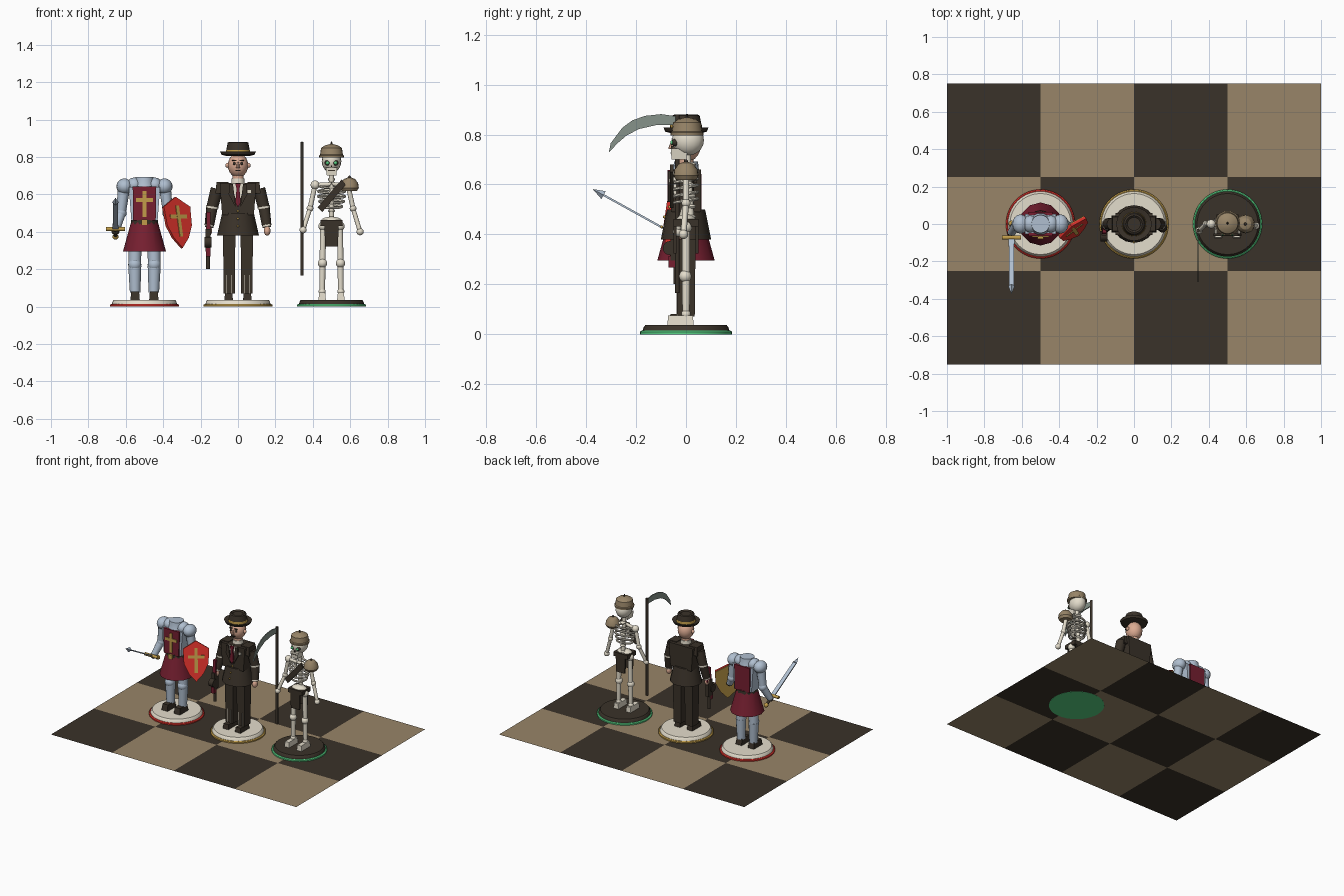
import bpy, bmesh, math
from mathutils import Vector as V

def mat(name, hexa):
    m = bpy.data.materials.new(name)
    lin = [((int(hexa[i:i + 2], 16) / 255 + 0.055) / 1.055) ** 2.4 for i in (0, 2, 4)]
    m.diffuse_color = (*lin, 1)
    return m

DARK, TAN = mat("dark_brown", "3a3229"), mat("tan", "988568")
CREAM, SILVER = mat("bone", "e4ddcc"), mat("silver", "b0bfd0")
CRIMSON, RED = mat("crimson", "761f30"), mat("red", "de332c")
GOLD, SKIN = mat("gold", "c29d4a"), mat("skin", "dcab92")
GREEN, STEEL = mat("green", "58d284"), mat("steel", "86928a")
X, Y, Z = V((1, 0, 0)), V((0, 1, 0)), V((0, 0, 1))
at = V((0, 0, 0))  # centre of the figure being built

def finish(name, bm, *mats):
    bmesh.ops.recalc_face_normals(bm, faces=bm.faces)
    me = bpy.data.meshes.new(name)
    bm.to_mesh(me)
    bm.free()
    for m in mats:
        me.materials.append(m)
    me.polygons.foreach_set("use_smooth", [True] * len(me.polygons))
    me.set_sharp_from_angle(angle=math.radians(32))
    ob = bpy.data.objects.new(name, me)
    ob.location = at
    bpy.context.collection.objects.link(ob)

def box(name, m, c, size, top=(1, 1)):
    bm = bmesh.new()
    bmesh.ops.create_cube(bm, size=1)
    for v in bm.verts:
        k = top if v.co.z > 0 else (1, 1)
        v.co = V((v.co.x * size[0] * k[0], v.co.y * size[1] * k[1], v.co.z * size[2])) + V(c)
    finish(name, bm, m)

def limb(name, m, a, b, r1, r2=None, n=12):
    a, b = V(a), V(b)
    bm = bmesh.new()
    bmesh.ops.create_cone(bm, cap_ends=True, segments=n, radius1=r1,
                          radius2=r1 if r2 is None else r2, depth=(b - a).length)
    q = Z.rotation_difference(b - a)
    for v in bm.verts:
        v.co = q @ v.co + (a + b) / 2
    finish(name, bm, m)

def ball(name, m, c, r, s=(1, 1, 1)):
    bm = bmesh.new()
    bmesh.ops.create_uvsphere(bm, u_segments=16, v_segments=10, radius=r)
    for v in bm.verts:
        v.co = V([v.co[i] * s[i] + c[i] for i in range(3)])
    finish(name, bm, m)

def prism(name, m, pts, o, u=X, v=Z, depth=0.01):
    bm = bmesh.new()
    f = bm.faces.new([bm.verts.new(V(o) + u * p[0] + v * p[1]) for p in pts])
    ext = bmesh.ops.extrude_face_region(bm, geom=[f])["geom"]
    for g in ext:
        if isinstance(g, bmesh.types.BMVert):
            g.co += u.cross(v) * depth
    finish(name, bm, m)

def lathe(name, m, prof, c=(0, 0), n=20, sy=1):
    bm = bmesh.new()
    rings = [[bm.verts.new((c[0] + r * math.cos(math.tau * i / n),
                            c[1] + sy * r * math.sin(math.tau * i / n), z)) for i in range(n)] for r, z in prof]
    for a, b in zip(rings, rings[1:]):
        for i in range(n):
            bm.faces.new((a[i], a[(i + 1) % n], b[(i + 1) % n], b[i]))
    bm.faces.new(rings[0])
    bm.faces.new(rings[-1])
    finish(name, bm, m)

def cross(name, m, o, u, v, w, h, t, arm):
    prism(name + "_upright", m, [(-t, -h), (t, -h), (t, h), (-t, h)], o, u, v, 0.008)
    prism(name + "_bar", m, [(-w, arm - t), (w, arm - t), (w, arm + t), (-w, arm + t)], o, u, v, 0.007)

def stand(m, ring, low=0.0005):
    lathe("stand_ring", ring, [(0.185, low), (0.185, 0.009), (0.178, 0.014)], n=40)
    lathe("stand_disc", m, [(0.175, 0.012), (0.17, 0.028), (0.163, 0.036)], n=40)

# Checkered board
bm = bmesh.new()
bmesh.ops.create_grid(bm, x_segments=4, y_segments=3, size=1)
for v in bm.verts:
    v.co.y *= 0.75
for f in bm.faces:
    c = f.calc_center_median()
    f.material_index = (math.floor(c.x * 2) + math.floor((c.y + 0.75) * 2)) % 2
finish("board", bm, DARK, TAN)

# ---- Knight ----
at = V((-0.5, 0, 0))
stand(CREAM, RED)
for s in (-1, 1):
    box("boot", DARK, (s * 0.05, -0.02, 0.058), (0.05, 0.1, 0.045), (0.85, 0.85))
    limb("greave", SILVER, (s * 0.05, 0, 0.075), (s * 0.052, 0, 0.22), 0.028, 0.035)
    ball("knee", SILVER, (s * 0.052, -0.005, 0.225), 0.035)
    limb("thigh", SILVER, (s * 0.052, 0, 0.22), (s * 0.05, 0, 0.36), 0.034)
    ball("pauldron", SILVER, (s * 0.107, 0, 0.642), 0.043, (1, 1.2, 1))
    ball("collar_plate", SILVER, (s * 0.055, 0, 0.65), 0.04, (1, 1.15, 1))
    limb("upper_arm", SILVER, (s * 0.11, 0, 0.63), (s * 0.126, 0, 0.5), 0.032, 0.026)
    ball("elbow", SILVER, (s * 0.126, 0, 0.5), 0.03)
    hand = (-0.155, -0.045, 0.405) if s < 0 else (0.15, -0.01, 0.45)
    limb("forearm", SILVER, (s * 0.126, 0, 0.5), hand, 0.027, 0.022)
    ball("gauntlet", DARK, hand, 0.022)
lathe("tunic_skirt", CRIMSON, [(0.115, 0.295), (0.068, 0.465)], n=12)
lathe("belt", DARK, [(0.073, 0.44), (0.072, 0.463)], n=16)
box("belt_buckle", GOLD, (0, -0.074, 0.45), (0.034, 0.01, 0.03))
box("breastplate", SILVER, (0, 0, 0.55), (0.14, 0.105, 0.18), (1.2, 1))
for s in (-1, 1):
    box("tabard", CRIMSON, (0, s * 0.056, 0.55), (0.12, 0.014, 0.182), (1.05, 1))
cross("tabard_cross", GOLD, (0, -0.062, 0.548), X, Z, 0.046, 0.07, 0.0105, 0.022)
lathe("gorget", SILVER, [(0.062, 0.63), (0.052, 0.655), (0.048, 0.692)])
# Sword, pointing forward and up
d = V((0, -0.875, 0.484))
h = V((-0.155, -0.055, 0.405))
limb("sword_grip", DARK, h - d * 0.06, h + d * 0.02, 0.01)
ball("sword_pommel", GOLD, h - d * 0.065, 0.016)
limb("sword_guard", GOLD, h + d * 0.02 - X * 0.052, h + d * 0.02 + X * 0.052, 0.011)
prism("sword_blade", SILVER, [(-0.015, 0.02), (0.015, 0.02), (0.013, 0.32), (-0.013, 0.32)],
      h - X.cross(d) * 0.004, X, d, 0.008)
limb("sword_tip", SILVER, h + d * 0.315, h + d * 0.365, 0.018, 0, 4)
# Shield, leaning back with its lower tip forward
u = V((0.8, 0.6, 0))
tilt = math.radians(13)
up = Z * math.cos(tilt) - u.cross(Z) * math.sin(tilt)
n = u.cross(up)
o = V((0.175, -0.024, 0.44))
outline = [(-0.088, 0.092), (0, 0.146), (0.088, 0.092), (0.082, -0.01), (0.05, -0.078), (0, -0.134), (-0.05, -0.078), (-0.082, -0.01)]
prism("shield_back", GOLD, [(a * 0.97, b * 0.97) for a, b in outline], o, u, up, 0.006)
prism("shield_face", RED, outline, o + n * 0.005, u, up, 0.015)
cross("shield_cross", GOLD, o + n * 0.016 + up * 0.012, u, up, 0.055, 0.085, 0.0105, 0.025)

# ---- Man in suit ----
at = V((0, 0, 0))
stand(CREAM, GOLD)
for s in (-1, 1):
    box("shoe", DARK, (s * 0.05, -0.022, 0.053), (0.046, 0.105, 0.036), (0.85, 0.9))
    box("trouser_leg", DARK, (s * 0.047, 0, 0.23), (0.06, 0.07, 0.32), (1.1, 1.1))
    for k in (-0.013, 0.013):
        box("trouser_stripe", CREAM, (s * 0.047 + k, -0.037, 0.12), (0.002, 0.004, 0.1))
    box("shoulder", DARK, (s * 0.083, 0, 0.635), (0.075, 0.09, 0.06), (0.85, 0.85))
    limb("sleeve", DARK, (s * 0.112, 0, 0.63), (s * 0.138, 0, 0.53), 0.034, 0.031)
    limb("arm_stripe", CREAM, (s * 0.1375, 0, 0.535), (s * 0.139, 0, 0.525), 0.033)
    limb("lower_sleeve", DARK, (s * 0.139, 0, 0.53), (s * 0.153, -0.02, 0.435), 0.031, 0.026)
    limb("cuff", CREAM, (s * 0.153, -0.02, 0.437), (s * 0.155, -0.022, 0.425), 0.023)
    ball("hand", SKIN, (s * 0.156, -0.025, 0.405), 0.022, (0.8, 1, 1.2))
    prism("lapel", DARK, [(s * 0.012, 0.53), (s * 0.05, 0.6), (s * 0.045, 0.655), (s * 0.027, 0.655)], (0, -0.062, 0))
    ball("eye", DARK, (s * 0.02, -0.052, 0.765), 0.008)
    box("eyebrow", DARK, (s * 0.02, -0.054, 0.782), (0.022, 0.01, 0.005))
    ball("ear", SKIN, (s * 0.055, 0, 0.755), 0.013)
lathe("jacket_skirt", DARK, [(0.112, 0.38), (0.085, 0.5)], n=16, sy=0.9)
box("jacket", DARK, (0, 0, 0.575), (0.17, 0.12, 0.17), (1.15, 1))
prism("shirt_front", CREAM, [(0, 0.53), (0.036, 0.658), (-0.036, 0.658)], (0, -0.058, 0), depth=0.005)
prism("necktie", CRIMSON, [(0, 0.53), (0.014, 0.555), (0.008, 0.63), (0.015, 0.658), (-0.015, 0.658), (-0.008, 0.63), (-0.014, 0.555)],
      (0, -0.063, 0), depth=0.012)
box("pocket_square", CREAM, (0.06, -0.064, 0.615), (0.02, 0.008, 0.016))
for z in (0.43, 0.47, 0.51):
    ball("button", GOLD, (0, -0.066 - max(0, 0.5 - z) * 0.28 - 0.012 * (z < 0.5), z), 0.006)
limb("neck", SKIN, (0, 0, 0.64), (0, 0, 0.71), 0.03)
lathe("shirt_collar", CREAM, [(0.037, 0.65), (0.034, 0.685)])
ball("head", SKIN, (0, 0, 0.755), 0.062, (0.88, 0.95, 1.05))
limb("nose", SKIN, (0, -0.062, 0.742), (0, -0.055, 0.772), 0.01, 0.005, 8)
box("moustache", DARK, (0, -0.055, 0.728), (0.028, 0.012, 0.006))
lathe("hat_brim", DARK, [(0.06, 0.805), (0.088, 0.812), (0.095, 0.828), (0.086, 0.827), (0.06, 0.817)], sy=0.95)
lathe("hat_band", GOLD, [(0.066, 0.812), (0.064, 0.838)])
lathe("hat_crown", DARK, [(0.063, 0.836), (0.055, 0.876), (0.045, 0.881), (0.035, 0.872)])
# Gun held barrel down
box("gun_stock", CRIMSON, (-0.158, -0.03, 0.455), (0.024, 0.05, 0.1), (0.9, 0.75))
box("gun_body", DARK, (-0.16, -0.04, 0.355), (0.026, 0.045, 0.12))
limb("gun_drum", DARK, (-0.178, -0.065, 0.345), (-0.142, -0.065, 0.345), 0.028, n=16)
box("gun_fore_grip", CRIMSON, (-0.16, -0.055, 0.29), (0.024, 0.03, 0.045))
limb("gun_barrel", DARK, (-0.16, -0.04, 0.3), (-0.16, -0.04, 0.2), 0.011)

# ---- Skeleton ----
at = V((0.5, 0, 0))
stand(DARK, GREEN, -0.0008)
for s in (-1, 1):
    box("foot", CREAM, (s * 0.05, -0.022, 0.055), (0.04, 0.105, 0.038), (0.8, 0.95))
    limb("shin_bone", CREAM, (s * 0.05, 0, 0.06), (s * 0.048, 0, 0.23), 0.014, 0.017)
    limb("thigh_bone", CREAM, (s * 0.048, 0, 0.23), (s * 0.045, 0, 0.43), 0.016)
    for p, r in (((s * 0.05, 0, 0.08), 0.019), ((s * 0.048, -0.003, 0.232), 0.025), ((s * 0.045, 0, 0.43), 0.025)):
        ball("leg_joint", CREAM, p, r)
    hand = (-0.152, -0.035, 0.41) if s < 0 else (0.153, -0.01, 0.4)
    elbow = (s * 0.115, 0, 0.525)
    limb("collar_bone", CREAM, (0, -0.02, 0.655), (s * 0.088, 0, 0.65), 0.011)
    limb("upper_arm_bone", CREAM, (s * 0.088, 0, 0.65), elbow, 0.013)
    limb("forearm_bone", CREAM, elbow, hand, 0.012)
    for p, r in (((s * 0.088, 0, 0.65), 0.024), (elbow, 0.018), (hand, 0.019)):
        ball("arm_joint", CREAM, p, r)
    ball("eye_socket", DARK, (s * 0.022, -0.042, 0.768), 0.015)
    ball("eye_glow", GREEN, (s * 0.022, -0.054, 0.768), 0.009)
limb("spine", CREAM, (0, 0.02, 0.44), (0, 0.005, 0.72), 0.014)
for i in range(6):
    ball("vertebra", CREAM, (0, 0.02, 0.47 + i * 0.042), 0.02, (1, 1, 0.5))
ball("pelvis", CREAM, (0, 0, 0.455), 0.058, (1, 0.7, 0.45))
box("breast_bone", CREAM, (0, -0.045, 0.6), (0.018, 0.012, 0.11))
# Ribs as flattened hoops
for i in range(5):
    w = (0.056, 0.066, 0.072, 0.072, 0.062)[i]
    pts = [(w * math.cos(math.tau * k / 14), 0.047 * math.sin(math.tau * k / 14), 0.535 + i * 0.027
            + 0.008 * math.sin(math.tau * k / 14)) for k in range(14)]
    for k in range(14):
        limb("rib", CREAM, pts[k - 1], pts[k], 0.007, n=6)
box("waist_wrap", DARK, (0, 0, 0.447), (0.116, 0.1, 0.03))
for s in (-1, 1):
    box("loincloth", DARK, (0, s * 0.044, 0.385), (0.068, 0.012, 0.125), (1.15, 1))
prism("shoulder_strap", DARK, [(-0.075, 0.53), (-0.05, 0.505), (0.075, 0.65), (0.055, 0.68)], (0, -0.05, 0), depth=0.014)
lathe("shoulder_guard", TAN, [(0.04, 0.618), (0.05, 0.635), (0.046, 0.66), (0.03, 0.682), (0.01, 0.69)], (0.096, 0))
ball("shoulder_stud", DARK, (0.096, 0, 0.692), 0.008)
ball("skull", CREAM, (0, 0.008, 0.777), 0.064, (0.82, 1.0, 0.95))
box("jaw", CREAM, (0, -0.028, 0.722), (0.05, 0.06, 0.045), (1.25, 1.1))
box("teeth_gap", DARK, (0, -0.06, 0.727), (0.036, 0.006, 0.004))
box("nose_hole", DARK, (0, -0.055, 0.748), (0.01, 0.01, 0.012), (0.4, 1))
lathe("helmet", TAN, [(0.066, 0.796), (0.067, 0.808), (0.061, 0.812), (0.056, 0.848), (0.035, 0.862), (0.01, 0.868)], (0, 0.004))
limb("helmet_spike", DARK, (0, 0.004, 0.863), (0, 0.004, 0.883), 0.007, 0.003, 8)
# Scythe
limb("scythe_pole", DARK, (-0.158, -0.035, 0.165), (-0.158, -0.035, 0.88), 0.009)
prism("scythe_blade", STEEL,
      [(-0.31, 0.727), (-0.302, 0.765), (-0.28, 0.795), (-0.255, 0.828), (-0.215, 0.857), (-0.165, 0.875), (-0.1, 0.882), (-0.03, 0.872),
       (-0.03, 0.838), (-0.12, 0.838), (-0.19, 0.822), (-0.24, 0.795), (-0.275, 0.765)],
      (-0.161, 0, 0), Y, Z, 0.007)
